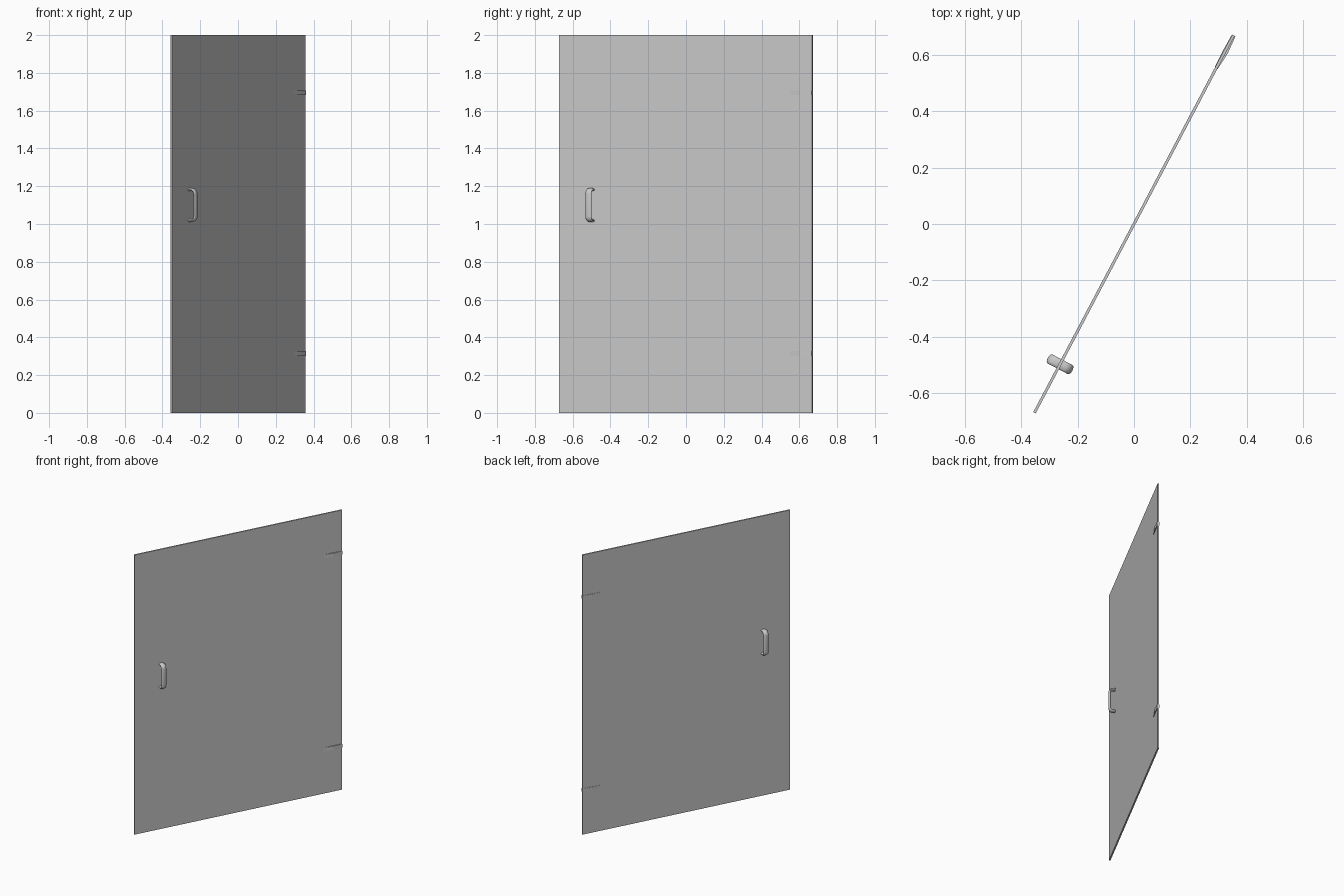
import bpy, bmesh, math
from mathutils import Matrix, Vector

if "Cube" in bpy.data.objects:
    bpy.data.objects.remove(bpy.data.objects["Cube"])

ROT = Matrix.Rotation(math.radians(62.2), 4, 'Z')   # door stands ajar
LENGTH, HEIGHT, THICK = 1.512, 2.0, 0.01


def finish(name, bm, smooth=False):
    bmesh.ops.recalc_face_normals(bm, faces=bm.faces)
    bm.transform(ROT)
    mesh = bpy.data.meshes.new(name)
    bm.to_mesh(mesh)
    bm.free()
    obj = bpy.data.objects.new(name, mesh)
    bpy.context.collection.objects.link(obj)
    if smooth:
        bpy.ops.object.select_all(action='DESELECT')
        obj.select_set(True)
        bpy.context.view_layer.objects.active = obj
        bpy.ops.object.shade_smooth_by_angle(angle=math.radians(40))
    return obj


# Door panel
bm = bmesh.new()
bmesh.ops.create_cube(bm, size=1)
bm.transform(Matrix.Translation((0, 0, HEIGHT / 2)) @ Matrix.Diagonal((LENGTH, THICK, HEIGHT, 1)))
finish("door_panel", bm)


def handle(name, side):
    """Oval bar swept along a D-shaped path with rounded corners."""
    u, z0, z1, reach, r = -0.562, 1.018, 1.182, 0.041, 0.022
    path = [(0, z0, 0)]
    for cz, start in ((z0 + r, -90), (z1 - r, 0)):
        for i in range(7):
            a = math.radians(start + 15 * i)
            path.append((reach - r + r * math.cos(a), cz + r * math.sin(a), a + math.pi / 2))
    path[0] = (0, z0, 0)
    path.append((0, z1, math.pi))
    bm = bmesh.new()
    rings = []
    for d, z, t in path:
        ring = []
        for k in range(16):
            a = 2 * math.pi * k / 16
            off = 0.008 * math.sin(a)
            ring.append(bm.verts.new((u + 0.018 * math.cos(a),
                                      side * (d - off * math.sin(t)),
                                      z + off * math.cos(t))))
        rings.append(ring)
    for a, b in zip(rings, rings[1:]):
        for k in range(16):
            bm.faces.new((a[k], a[k - 1], b[k - 1], b[k]))
    bm.faces.new(rings[0])
    bm.faces.new(rings[-1])
    finish(name, bm, True)


handle("front_handle", -1)
handle("back_handle", 1)


def hinge(name, z):
    """Slim strap that tapers into the panel away from the door edge."""
    outline = [(0.756, -0.008), (0.69, -0.012), (0.625, -0.006), (0.625, 0.006), (0.69, 0.008), (0.756, 0.006)]
    bm = bmesh.new()
    face = bm.faces.new([bm.verts.new((x, y, z - 0.013)) for x, y in outline])
    ext = bmesh.ops.extrude_face_region(bm, geom=[face])
    bmesh.ops.translate(bm, vec=Vector((0, 0, 0.026)),
                        verts=[v for v in ext['geom'] if isinstance(v, bmesh.types.BMVert)])
    finish(name, bm)


hinge("lower_hinge", 0.315)
hinge("upper_hinge", 1.695)
